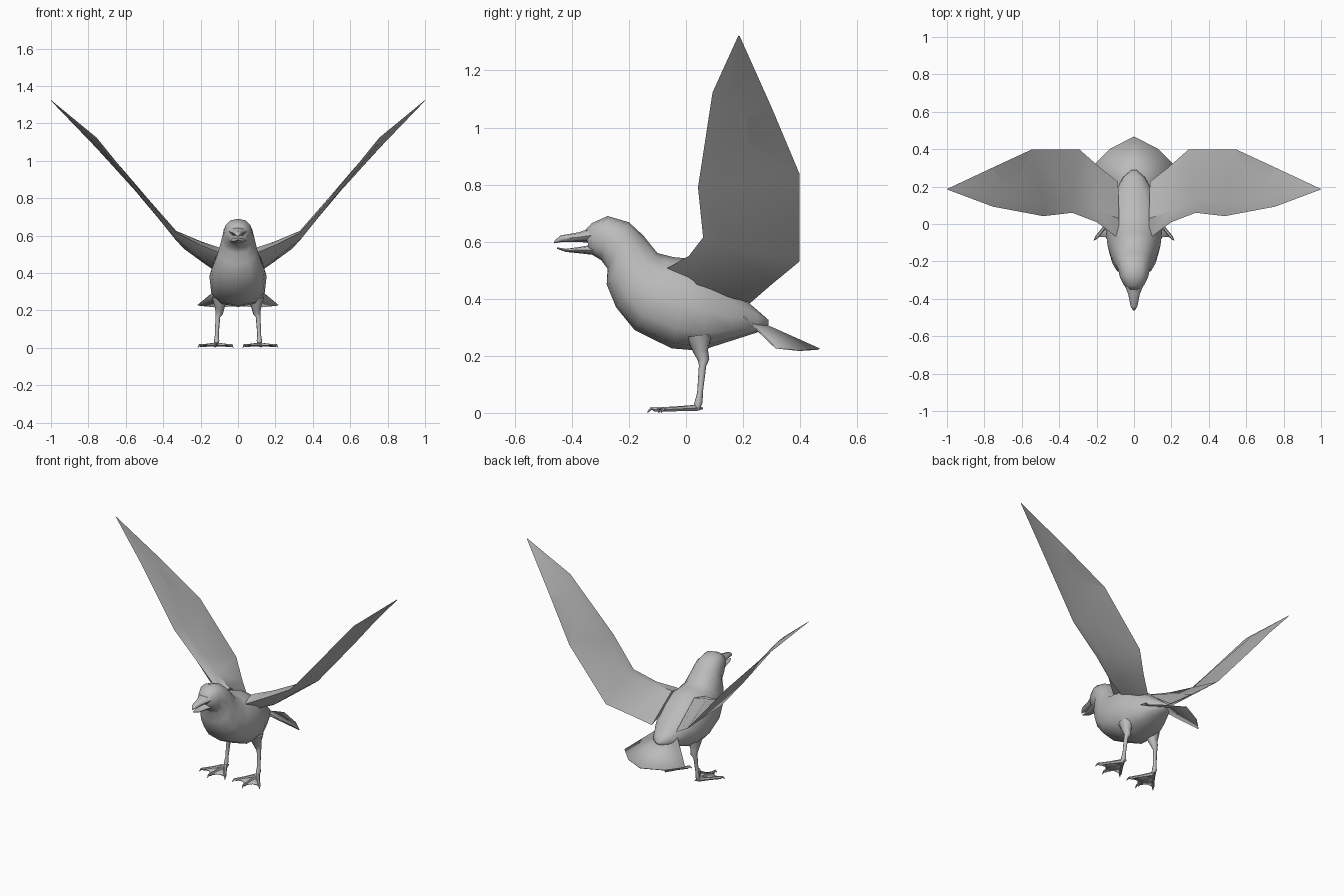
import bpy, bmesh, math
from mathutils import Vector

grey = bpy.data.materials.new("plumage grey")
grey.diffuse_color = (0.5, 0.5, 0.5, 1)


def finish(name, bm, angle=50, mirror=False, thickness=0):
    bmesh.ops.recalc_face_normals(bm, faces=bm.faces)
    mesh = bpy.data.meshes.new(name)
    bm.to_mesh(mesh)
    bm.free()
    mesh.materials.append(grey)
    ob = bpy.data.objects.new(name, mesh)
    bpy.context.collection.objects.link(ob)
    bpy.ops.object.select_all(action='DESELECT')
    ob.select_set(True)
    bpy.context.view_layer.objects.active = ob
    bpy.ops.object.shade_smooth_by_angle(angle=math.radians(angle))
    if thickness:
        mod = ob.modifiers.new("thickness", 'SOLIDIFY')
        mod.thickness = thickness
        mod.offset = 0
    if mirror:
        ob.modifiers.new("mirror", 'MIRROR')
    return ob


def loft(bm, rings):
    """Skin a list of equal-length point rings and cap both ends."""
    loops = [[bm.verts.new(p) for p in ring] for ring in rings]
    n = len(loops[0])
    for a, b in zip(loops, loops[1:]):
        for i in range(n):
            j = (i + 1) % n
            bm.faces.new((a[i], a[j], b[j], b[i]))
    bm.faces.new(loops[0])
    bm.faces.new(loops[-1])


def ring(top_y, top_z, bot_y, bot_z, half_width, bias=0.0, sides=12):
    """Rounded section between a top and a bottom point of the side profile."""
    top, bot = Vector((0, top_y, top_z)), Vector((0, bot_y, bot_z))
    mid, half = (top + bot) / 2, (top - bot) / 2
    pts = []
    for i in range(sides):
        a = 2 * math.pi * i / sides
        c, s = math.cos(a), math.sin(a)
        c2 = math.copysign(abs(c) ** 0.85, c)
        s2 = math.copysign(abs(s) ** 0.85, s)
        pts.append(mid + half * c2 + Vector((half_width * s2 * (1 - bias * c), 0, 0)))
    return pts


def tube(bm, points, radii, sides=6):
    pts = [Vector(p) for p in points]
    rings = []
    for i, p in enumerate(pts):
        d = (pts[min(i + 1, len(pts) - 1)] - pts[max(i - 1, 0)]).normalized()
        u = d.cross(Vector((0.1, 1, 0.1) if abs(d.z) > 0.8 else (0, 0, 1))).normalized()
        v = d.cross(u)
        rings.append([p + radii[i] * (u * math.cos(t) + v * math.sin(t))
                      for t in (2 * math.pi * k / sides for k in range(sides))])
    loft(bm, rings)


# Head, neck and body in one skin
bm = bmesh.new()
loft(bm, [ring(*r) for r in (
    (-0.355, 0.638, -0.335, 0.557, 0.036),
    (-0.33, 0.665, -0.325, 0.552, 0.054),
    (-0.275, 0.69, -0.297, 0.535, 0.075),
    (-0.20, 0.668, -0.275, 0.505, 0.086),
    (-0.15, 0.622, -0.278, 0.45, 0.10, 0.08),
    (-0.10, 0.56, -0.245, 0.37, 0.122, 0.12),
    (-0.045, 0.546, -0.18, 0.29, 0.142, 0.12),
    (0.02, 0.54, -0.05, 0.226, 0.153, 0.12),
    (0.10, 0.49, 0.05, 0.218, 0.142, 0.12),
    (0.18, 0.42, 0.15, 0.25, 0.105, 0.05),
    (0.25, 0.36, 0.25, 0.282, 0.058),
    (0.29, 0.325, 0.29, 0.31, 0.012))])
finish("body", bm, 60)

# Beak halves, slightly open
bm = bmesh.new()
loft(bm, [ring(*r, 0, 8) for r in (
    (-0.335, 0.648, -0.33, 0.596, 0.048),
    (-0.375, 0.633, -0.375, 0.599, 0.031),
    (-0.44, 0.622, -0.442, 0.598, 0.018),
    (-0.463, 0.602, -0.463, 0.594, 0.004))])
finish("upper_beak", bm)
bm = bmesh.new()
loft(bm, [ring(*r, 0, 8) for r in (
    (-0.325, 0.590, -0.32, 0.553, 0.045),
    (-0.37, 0.582, -0.37, 0.559, 0.028),
    (-0.42, 0.575, -0.42, 0.564, 0.017),
    (-0.452, 0.580, -0.452, 0.575, 0.004))])
finish("lower_beak", bm)

# Raised wings: sections of leading, upper, trailing and lower points
bm = bmesh.new()
loft(bm, [
    [(0.08, -0.08, 0.50), (0.08, 0.03, 0.53), (0.085, 0.225, 0.385), (0.10, 0.03, 0.44)],
    [(0.20, 0.01, 0.55), (0.20, 0.07, 0.57), (0.18, 0.30, 0.45), (0.22, 0.06, 0.49)],
    [(0.33, 0.06, 0.615), (0.33, 0.13, 0.625), (0.29, 0.397, 0.53), (0.34, 0.13, 0.585)],
    [(0.485, 0.042, 0.79), (0.475, 0.11, 0.79), (0.55, 0.397, 0.84), (0.49, 0.11, 0.772)],
    [(0.755, 0.093, 1.123), (0.75, 0.15, 1.11), (0.755, 0.302, 1.066), (0.757, 0.15, 1.10)],
    [(0.998, 0.184, 1.323), (0.997, 0.186, 1.322), (0.998, 0.188, 1.321), (0.999, 0.186, 1.32)]])
finish("wings", bm, 40, mirror=True)

# Fanned tail
bm = bmesh.new()
hub = bm.verts.new((0, 0.19, 0.348))
rim = [bm.verts.new(p) for p in (
    (-0.08, 0.20, 0.34), (-0.215, 0.315, 0.228), (-0.13, 0.40, 0.219), (0, 0.467, 0.224),
    (0.13, 0.40, 0.219), (0.215, 0.315, 0.228), (0.08, 0.20, 0.34))]
for a, b in zip(rim, rim[1:]):
    bm.faces.new((hub, a, b))
finish("tail", bm, 40, thickness=0.005)

# Legs with feathered thigh and knobbly joints
bm = bmesh.new()
tube(bm, [(0.095, 0.045, 0.27), (0.098, 0.052, 0.215), (0.10, 0.062, 0.185), (0.108, 0.058, 0.165),
          (0.113, 0.049, 0.07), (0.114, 0.045, 0.04), (0.114, 0.035, 0.012)],
     [0.045, 0.026, 0.02, 0.013, 0.010, 0.014, 0.012], 8)
finish("legs", bm, 60, mirror=True)

# Toes with claws, plus a short hind toe
heel = Vector((0.114, 0.035, 0.017))
tips = [Vector(p) for p in ((0.04, -0.075, 0.012), (0.122, -0.11, 0.012), (0.198, -0.068, 0.012))]
bm = bmesh.new()
for tip in tips:
    d = (tip - heel).normalized()
    tube(bm, [heel, heel.lerp(tip, 0.55), tip, tip + d * 0.012 + Vector((0, 0, 0.004)),
              tip + d * 0.026 - Vector((0, 0, 0.010))],
         [0.013, 0.009, 0.009, 0.006, 0.0015])
tube(bm, [heel, (0.105, 0.058, 0.016)], [0.010, 0.004])
finish("toes", bm, mirror=True)

# Webbing between the toes
bm = bmesh.new()
web_heel = bm.verts.new(heel - Vector((0, 0, 0.004)))
edge = []
for a, b in zip(tips, tips[1:]):
    edge += [a, heel.lerp((a + b) / 2, 0.85)]
edge = [bm.verts.new(p) for p in edge + [tips[-1]]]
for a, b in zip(edge, edge[1:]):
    bm.faces.new((web_heel, a, b))
finish("webbing", bm, mirror=True, thickness=0.005)
